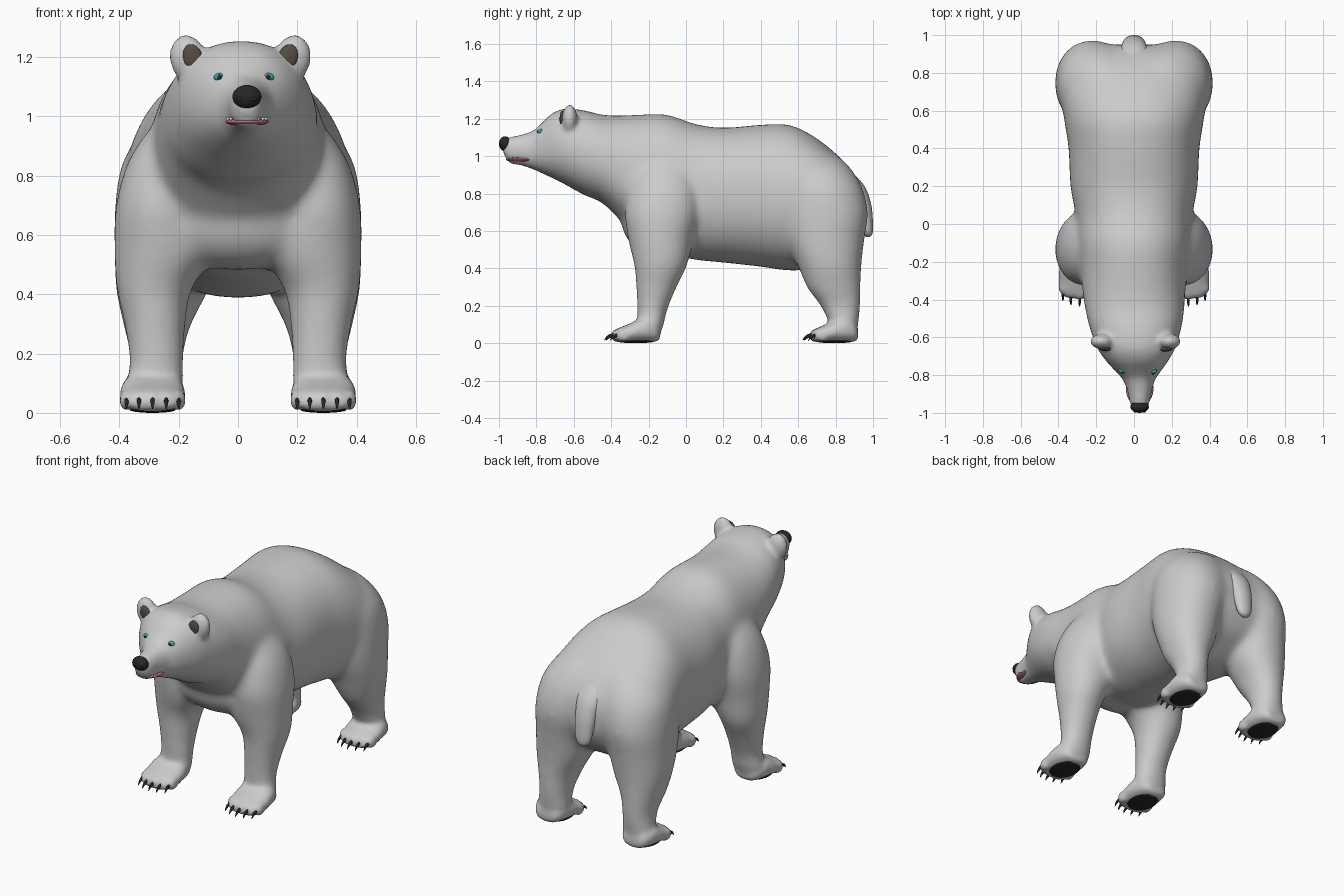
import bpy, bmesh, math
from mathutils import Vector, Matrix
from mathutils.bvhtree import BVHTree

if "Cube" in bpy.data.objects:
    bpy.data.objects.remove(bpy.data.objects["Cube"])


def material(name, rgb):
    m = bpy.data.materials.new(name)
    m.diffuse_color = (*rgb, 1)
    m.use_nodes = True
    m.node_tree.nodes["Principled BSDF"].inputs["Base Color"].default_value = m.diffuse_color
    return m


DARK = material("dark_skin", (0.02, 0.02, 0.022))
EAR = material("ear_skin", (0.09, 0.075, 0.06))
RED = material("mouth_red", (0.5, 0.16, 0.17))
IVORY = material("ivory", (0.85, 0.82, 0.74))
TEAL = material("eye_teal", (0.05, 0.4, 0.45))


def finish(bm, name, mat=None):
    bmesh.ops.recalc_face_normals(bm, faces=bm.faces[:])
    me = bpy.data.meshes.new(name)
    bm.to_mesh(me)
    bm.free()
    ob = bpy.data.objects.new(name, me)
    bpy.context.collection.objects.link(ob)
    if mat:
        me.materials.append(mat)
    me.polygons.foreach_set("use_smooth", [True] * len(me.polygons))
    return ob


def spline(rows, n):
    """Catmull-Rom interpolation of rows of numbers."""
    pts = [Vector(r) for r in rows]
    pts = [pts[0]] + pts + [pts[-1]]
    out = []
    for a, b, c, d in zip(pts, pts[1:], pts[2:], pts[3:]):
        for k in range(n):
            t = k / n
            out.append(0.5 * (2*b + (c - a)*t + (2*a - 5*b + 4*c - d)*t*t
                              + (3*b - a - 3*c + d)*t**3))
    return out + [pts[-1]]


def loft(bm, rows, axis, n=6, sides=40, power=2.0):
    """rows: (pos, centre u, centre v, radius u, radius v); axis 'Y': u=x v=z, 'Z': u=x v=y."""
    rings = []
    for p, cu, cv, ru, rv in spline(rows, n):
        ring = []
        for i in range(sides):
            a = 2 * math.pi * i / sides
            c, s = math.cos(a), math.sin(a)
            u = cu + ru * math.copysign(abs(c) ** (2 / power), c)
            v = cv + rv * math.copysign(abs(s) ** (2 / power), s)
            ring.append(bm.verts.new((u, p, v) if axis == 'Y' else (u, v, p)))
        rings.append(ring)
    for r, q in zip(rings, rings[1:]):
        for i in range(sides):
            j = (i + 1) % sides
            bm.faces.new((r[i], r[j], q[j], q[i]))
    bm.faces.new(rings[0][::-1])
    bm.faces.new(rings[-1])


def ball(bm, loc, rad, rot=0.0, seg=24):
    m = (Matrix.Translation(loc) @ Matrix.Rotation(rot, 4, 'Y')
         @ Matrix.Diagonal((*rad, 1)))
    bmesh.ops.create_uvsphere(bm, u_segments=seg, v_segments=seg // 2, radius=1, matrix=m)


def ball_object(name, loc, rad, mat, rot=0.0, seg=24):
    bm = bmesh.new()
    ball(bm, loc, rad, rot, seg)
    return finish(bm, name, mat)


def bake(ob):
    """Apply the modifiers of an object."""
    dg = bpy.context.evaluated_depsgraph_get()
    me = bpy.data.meshes.new_from_object(ob.evaluated_get(dg))
    ob.modifiers.clear()
    ob.data = me
    me.polygons.foreach_set("use_smooth", [True] * len(me.polygons))
    return me


bm = bmesh.new()

# Head, neck and torso: y, top, bottom, half width, sideways shift
trunk = [(-.978, 1.09, 1.02, .033, .03), (-.945, 1.1, .965, .052, .03),
         (-.88, 1.115, .95, .065, .03), (-.82, 1.135, .93, .088, .026),
         (-.78, 1.168, .913, .12, .022), (-.72, 1.225, .885, .168, .016),
         (-.65, 1.253, .85, .21, .012), (-.55, 1.245, .795, .242, .008),
         (-.45, 1.222, .75, .262, .004), (-.36, 1.217, .665, .272, 0),
         (-.25, 1.222, .55, .285, 0), (-.1, 1.222, .48, .3, 0),
         (.05, 1.172, .445, .31, 0), (.2, 1.152, .43, .337, 0),
         (.4, 1.168, .408, .347, 0), (.55, 1.168, .388, .37, 0),
         (.68, 1.108, .4, .387, 0), (.8, 1.015, .46, .385, 0),
         (.88, .93, .52, .335, 0), (.93, .85, .6, .23, 0), (.95, .78, .66, .12, 0)]
loft(bm, [(y, cx, (t + b) / 2, w, (t - b) / 2) for y, t, b, w, cx in trunk], 'Y', power=2.2)

# Chest
ball(bm, (0, -.17, .655), (.3, .175, .175), seg=40)

# Legs: z, centre x, centre y, radius x, radius y
front_leg = [(1.03, .13, -.11, .06, .08), (.97, .165, -.115, .12, .14), (.85, .235, -.12, .135, .18),
             (.7, .26, -.13, .152, .197), (.55, .248, -.135, .17, .174),
             (.42, .282, -.135, .128, .143), (.3, .28, -.158, .102, .107),
             (.18, .275, -.18, .09, .08), (.1, .28, -.19, .095, .07), (.04, .285, -.2, .09, .06)]
hind_leg = [(1.02, .1, .68, .09, .09), (.97, .14, .69, .16, .16), (.85, .188, .725, .2, .21),
            (.7, .218, .745, .197, .228), (.55, .24, .747, .177, .207),
            (.42, .255, .767, .157, .172), (.3, .272, .79, .114, .142),
            (.2, .275, .825, .09, .105), (.1, .28, .845, .092, .075), (.04, .285, .85, .09, .06)]
# Paw: y, top, bottom, half width
paw = [(-.395, .045, .015, .06), (-.37, .075, .006, .098), (-.3, .105, .006, .11),
       (-.22, .14, .006, .105), (-.16, .11, .008, .08), (-.14, .07, .02, .05)]
PX, HIND = .288, 1.06
TOES = [(-.088, .03), (-.046, .008), (0, 0), (.046, .008), (.088, .03)]

for s in (-1, 1):
    for leg in (front_leg, hind_leg):
        loft(bm, [(z, s * x, y, rx, ry) for z, x, y, rx, ry in leg], 'Z', power=2.1)
    for dy in (0, HIND):
        loft(bm, [(y + dy, s * PX, (t + b) / 2, w, (t - b) / 2) for y, t, b, w in paw],
             'Y', power=2.4)
        for tx, back in TOES:
            ball(bm, (s * PX + tx, -.362 + back + dy, .043), (.025, .042, .037))
    # Ears
    ball(bm, (.008 + s * .176, -.622, 1.194), (.063, .042, .083), s * .2)

# Fuse all of it into one skin, then blend the shoulders and haunches softly
body = finish(bm, "bear_body")
r = body.modifiers.new("fuse", 'REMESH')
r.mode, r.voxel_size = 'VOXEL', .012
sm = body.modifiers.new("soften", 'SMOOTH')
sm.factor, sm.iterations = .5, 8
skin = bake(body)
group = body.vertex_groups.new(name="limb_blend")
for v in skin.vertices:
    w = min((v.co.z - .3) / .15, (v.co.y + .5) / .15, 1)
    if w > 0:
        group.add([v.index], w, 'REPLACE')
sm = body.modifiers.new("blend", 'SMOOTH')
sm.factor, sm.iterations, sm.vertex_group = .5, 45, group.name
skin = bake(body)
tree = BVHTree.FromPolygons([v.co for v in skin.vertices], [p.vertices for p in skin.polygons])

# Tail
bm = bmesh.new()
loft(bm, [(.97, 0, .79, .07, .04), (.85, 0, .897, .075, .05), (.75, 0, .942, .065, .046),
          (.66, 0, .962, .056, .037), (.605, 0, .97, .046, .03), (.58, 0, .972, .032, .022),
          (.568, 0, .972, .012, .01)], 'Z')
finish(bm, "tail")


def front_point(x, z):
    hit = tree.ray_cast(Vector((x, -2, z)), Vector((0, 1, 0)))[0]
    return hit if hit else Vector((x, -.79, z))


# Eyes and inner ears
for s, side in ((-1, "right"), (1, "left")):
    p = front_point(.02 + s * .082, 1.132)
    ball_object(side + "_eye", p + Vector((0, .009, 0)), (.02, .016, .014), TEAL)
    ball_object(side + "_pupil", p + Vector((0, -.002, 0)), (.009, .008, .009), DARK, seg=16)
    q = front_point(.008 + s * .16, 1.198)
    ball_object(side + "_inner_ear", q + Vector((0, .005, 0)), (.033, .013, .046), EAR, s * .3)

# Nose with nostrils
ball_object("nose", (.03, -.967, 1.066), (.049, .033, .04), DARK)
for s in (-1, 1):
    ball_object("nostril", (.03 + s * .022, -.99, 1.058), (.012, .009, .009), DARK, seg=12)

# Mouth lining and teeth
ball_object("mouth", (.03, -.872, .982), (.073, .092, .015), RED, seg=32)
bm = bmesh.new()
for k in range(9):
    a = math.radians(-160 + 17.5 * k)
    loc = (.03 + .068 * math.cos(a), -.872 + .086 * math.sin(a), .987)
    bmesh.ops.create_cone(bm, cap_ends=True, segments=8, radius1=0, radius2=.006,
                          depth=.018, matrix=Matrix.Translation(loc))
finish(bm, "teeth", IVORY)

# Claws and sole pads
for dy, end in ((0, "front"), (HIND, "hind")):
    for s, side in ((-1, "right"), (1, "left")):
        bm = bmesh.new()
        for tx, back in TOES:
            y, x = dy + back, s * PX + tx
            loft(bm, [(y - .38, x, .045, .007, .011), (y - .41, x, .038, .007, .01),
                      (y - .428, x, .026, .005, .007), (y - .437, x, .014, .001, .002)],
                 'Y', n=3, sides=10)
        finish(bm, f"{end}_{side}_claws", DARK)
        ball_object(f"{end}_{side}_sole_pad", (s * PX, -.268 + dy, .01), (.077, .1, .01), DARK)
